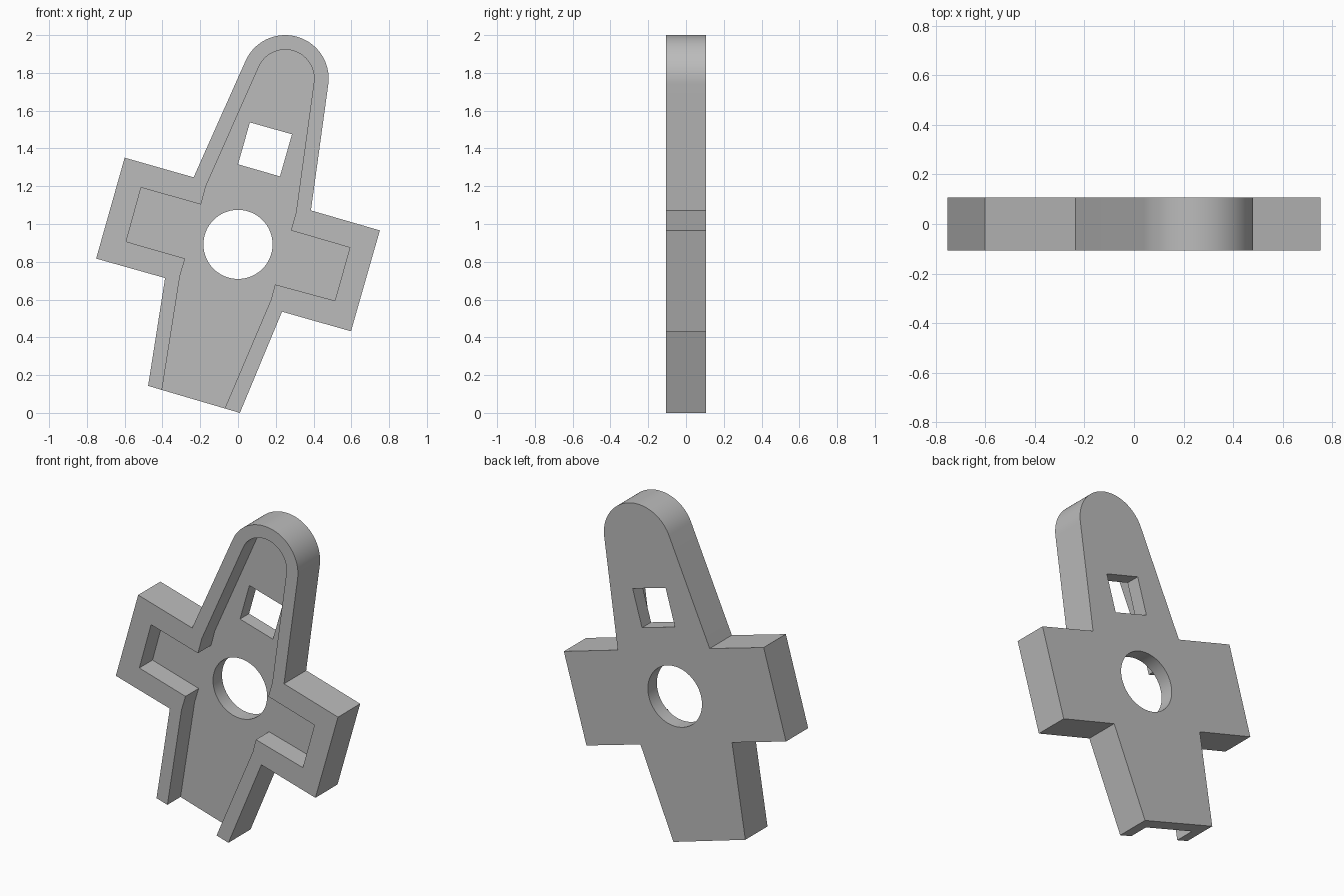
import bpy, bmesh
from math import sin, cos, radians, pi

cube = bpy.data.objects.get("Cube")
if cube:
    bpy.data.objects.remove(cube, do_unlink=True)

HALF = 0.107            # half thickness of the plate
FLOOR = 0.02            # front surface of the pocket floor
TIP = (0.25, 1.77)      # centre of the rounded tip
AXIS, SPREAD = 74.2, 82

grey = bpy.data.materials.new("grey")
grey.use_nodes = True
grey.diffuse_color = (0.5, 0.5, 0.5, 1)
grey.node_tree.nodes["Principled BSDF"].inputs["Base Color"].default_value = (0.5, 0.5, 0.5, 1)


def arc(centre, radius, start, end, steps):
    angles = [radians(start + (end - start) * i / steps) for i in range(steps + 1)]
    return [(centre[0] + radius * cos(a), centre[1] + radius * sin(a)) for a in angles]


def prism(name, outline, front, back):
    """Extrude an x-z outline along y."""
    bm = bmesh.new()
    face = bm.faces.new([bm.verts.new((x, front, z)) for x, z in outline])
    new = bmesh.ops.extrude_face_region(bm, geom=[face])["geom"]
    bmesh.ops.translate(bm, vec=(0, back - front, 0),
                        verts=[v for v in new if isinstance(v, bmesh.types.BMVert)])
    bmesh.ops.recalc_face_normals(bm, faces=bm.faces)
    mesh = bpy.data.meshes.new(name)
    bm.to_mesh(mesh)
    bm.free()
    mesh.materials.append(grey)
    obj = bpy.data.objects.new(name, mesh)
    bpy.context.collection.objects.link(obj)
    return obj


def tip(radius):
    return arc(TIP, radius, AXIS - SPREAD, AXIS + SPREAD, 40)


# Outer body, anticlockwise from the foot
body = prism("cross_plate", [
    (-0.476, 0.143), (0.01, 0), (0.233, 0.536), (0.598, 0.432), (0.751, 0.966), (0.386, 1.072),
    *tip(0.23),
    (-0.235, 1.247), (-0.6, 1.351), (-0.751, 0.817), (-0.386, 0.714)], -HALF, HALF)

# Front pocket, running out through the foot
pocket = prism("pocket_cutter", [
    (-0.412, 0.061), (-0.093, -0.03), (0.175, 0.6), (0.196, 0.68), (0.513, 0.594),
    (0.592, 0.875), (0.28, 0.966), (0.307, 1.06),
    *tip(0.153),
    (-0.17, 1.2), (-0.196, 1.103), (-0.513, 1.193), (-0.592, 0.907),
    (-0.28, 0.817), (-0.307, 0.727)], -0.3, FLOOR)

# Through holes
round_hole = prism("round_hole_cutter", arc((0, 0.892), 0.183, 0, 360, 64)[:-1], -0.3, 0.3)
square_hole = prism("square_hole_cutter",
                    [(0, 1.316), (0.222, 1.252), (0.286, 1.475), (0.063, 1.538)], -0.3, 0.3)

bpy.context.view_layer.objects.active = body
for cutter in (pocket, round_hole, square_hole):
    cutter.hide_render = True
    cut = body.modifiers.new(cutter.name, "BOOLEAN")
    cut.operation, cut.solver, cut.object = "DIFFERENCE", "EXACT", cutter
    bpy.ops.object.modifier_apply(modifier=cut.name)
    bpy.data.objects.remove(cutter, do_unlink=True)

# Smooth the curves, keep the edges crisp
for obj in bpy.context.selected_objects:
    obj.select_set(False)
body.select_set(True)
bpy.ops.object.shade_smooth_by_angle(angle=pi / 9)
